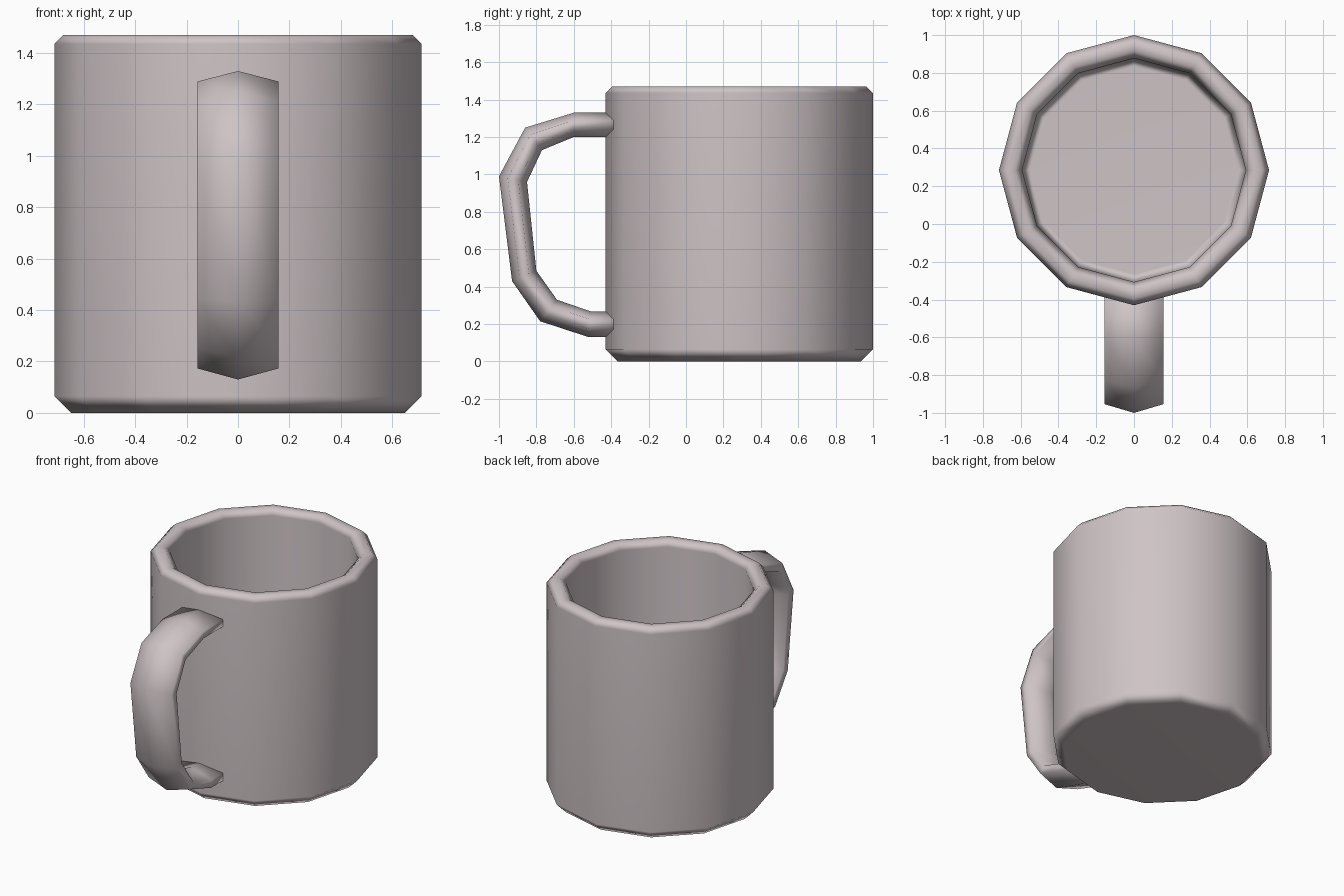
import bpy, bmesh, math

if "Cube" in bpy.data.objects:
    bpy.data.objects.remove(bpy.data.objects["Cube"])

SIDES = 12
CENTRE_Y = 0.285

clay = bpy.data.materials.new("warm_grey_ceramic")
clay.diffuse_color = (0.62, 0.55, 0.565, 1)
clay.use_nodes = True
clay.node_tree.nodes["Principled BSDF"].inputs["Base Color"].default_value = clay.diffuse_color


def finish(name, bm):
    """Turn a bmesh into a smooth object with flat-looking large faces."""
    bmesh.ops.recalc_face_normals(bm, faces=bm.faces)
    mesh = bpy.data.meshes.new(name)
    bm.to_mesh(mesh)
    bm.free()
    mesh.materials.append(clay)
    for p in mesh.polygons:
        p.use_smooth = True
    ob = bpy.data.objects.new(name, mesh)
    bpy.context.collection.objects.link(ob)
    mod = ob.modifiers.new("weighted_normals", 'WEIGHTED_NORMAL')
    mod.weight = 50
    return ob


def skin(bm, rings):
    """Bridge successive closed rings and cap both ends."""
    rings = [[bm.verts.new(c) for c in ring] for ring in rings]
    n = len(rings[0])
    for a, b in zip(rings, rings[1:]):
        for i in range(n):
            j = (i + 1) % n
            bm.faces.new((a[i], a[j], b[j], b[i]))
    bm.faces.new(rings[0])
    bm.faces.new(rings[-1])


# Cup: radius / height profile from the underside, over the rim, to the inner floor
profile = [(0.65, 0), (0.715, 0.065), (0.715, 1.435), (0.68, 1.47),
           (0.63, 1.47), (0.592, 1.435), (0.592, 0.16), (0.55, 0.12)]
bm = bmesh.new()
skin(bm, [[(r * math.sin(2 * math.pi * i / SIDES),
            CENTRE_Y + r * math.cos(2 * math.pi * i / SIDES), z)
           for i in range(SIDES)] for r, z in profile])
finish("mug_body", bm)

# Handle: flattened hexagonal section swept between outer and inner ridge lines (y, z)
outer = [(-0.37, 1.33), (-0.60, 1.33), (-0.86, 1.25), (-1.0, 0.99),
         (-0.93, 0.43), (-0.78, 0.215), (-0.52, 0.13), (-0.37, 0.13)]
inner = [(-0.37, 1.20), (-0.60, 1.20), (-0.77, 1.13), (-0.85, 0.96),
         (-0.80, 0.485), (-0.69, 0.33), (-0.51, 0.268), (-0.37, 0.268)]
section = [(0, 0), (0.157, 0.31), (0.157, 0.69), (0, 1), (-0.157, 0.69), (-0.157, 0.31)]
bm = bmesh.new()
skin(bm, [[(x, o[0] + (i[0] - o[0]) * t, o[1] + (i[1] - o[1]) * t)
           for x, t in section] for o, i in zip(outer, inner)])
handle = finish("handle", bm)
handle.modifiers.clear()
